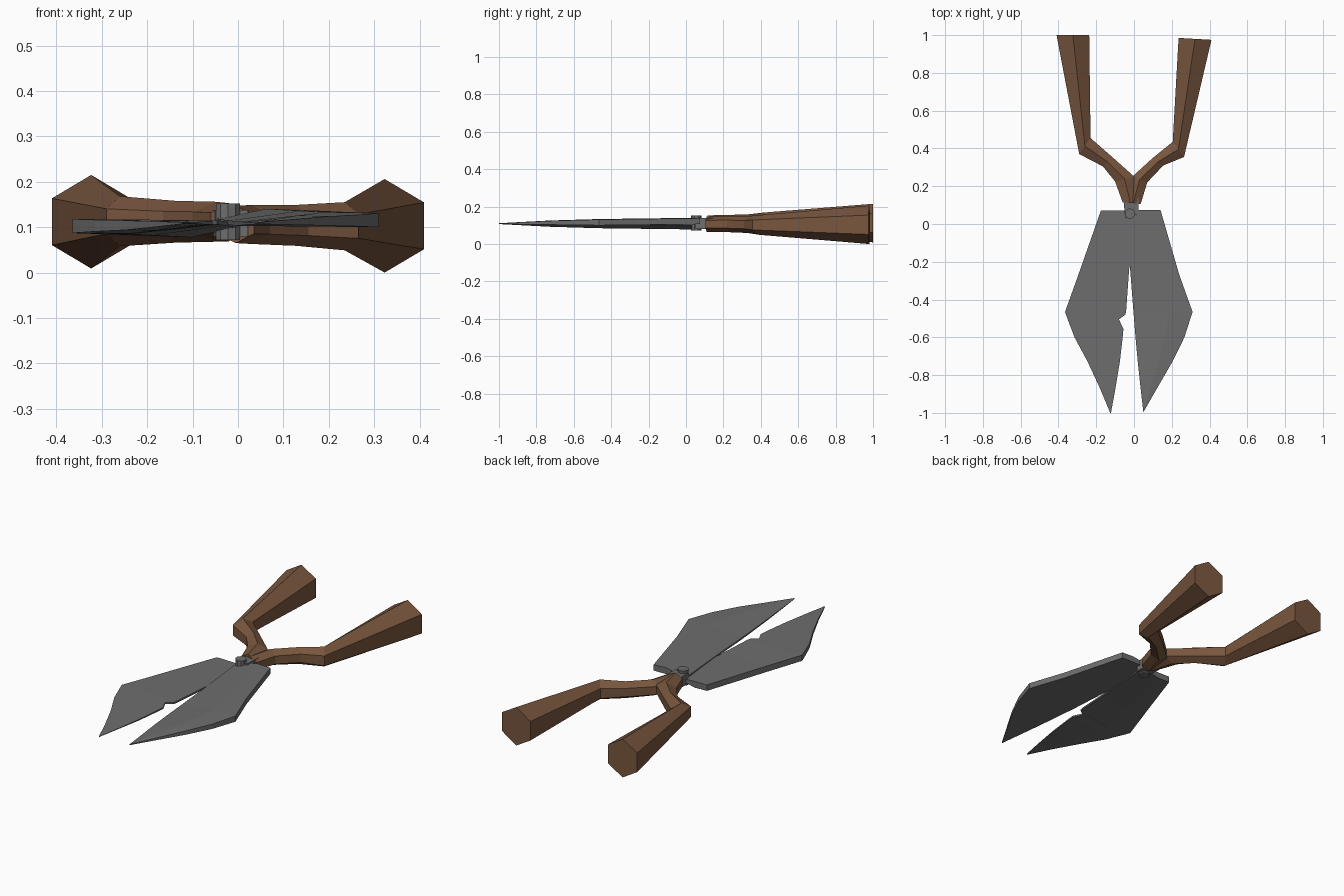
import bpy, bmesh
from mathutils import Vector

if "Cube" in bpy.data.objects:
    bpy.data.objects.remove(bpy.data.objects["Cube"])


def material(name, rgb):
    m = bpy.data.materials.new(name)
    m.diffuse_color = (*rgb, 1)
    m.use_nodes = True
    m.node_tree.nodes["Principled BSDF"].inputs["Base Color"].default_value = m.diffuse_color
    return m


steel = material("grey_steel", (0.155, 0.155, 0.155))
wood = material("brown_wood", (0.19, 0.093, 0.048))


def loft(name, rings, mat):
    """Skin a list of equal-length point rings and cap both ends."""
    bm = bmesh.new()
    rows = [[bm.verts.new(p) for p in ring] for ring in rings]
    n = len(rows[0])
    for a, b in zip(rows, rows[1:]):
        for i in range(n):
            j = (i + 1) % n
            bm.faces.new((a[i], a[j], b[j], b[i]))
    bm.faces.new(rows[0])
    bm.faces.new(rows[-1])
    bmesh.ops.recalc_face_normals(bm, faces=bm.faces)
    me = bpy.data.meshes.new(name)
    bm.to_mesh(me)
    bm.free()
    me.materials.append(mat)
    ob = bpy.data.objects.new(name, me)
    bpy.context.collection.objects.link(ob)
    return ob


def hex_ring(outer, inner, z, r):
    """Hexagon standing on a point, spanning outer to inner in plan."""
    (ox, oy), (ix, iy) = outer, inner
    mx, my = (ox + ix) / 2, (oy + iy) / 2
    h = r / 2
    return [(mx, my, z + r), (ox, oy, z + h), (ox, oy, z - h),
            (mx, my, z - r), (ix, iy, z - h), (ix, iy, z + h)]


# Handles: outer point, inner point, centre height, radius
loft("left_handle", [hex_ring(*r) for r in [
    ((-0.41, 1.0), (-0.237, 1.0), 0.112, 0.103),
    ((-0.29, 0.37), (-0.23, 0.455), 0.113, 0.055),
    ((-0.165, 0.305), (-0.11, 0.35), 0.112, 0.046),
    ((-0.10, 0.225), (0.0, 0.252), 0.112, 0.044),
    ((-0.06, 0.115), (0.02, 0.115), 0.111, 0.042)]], wood)
loft("right_handle", [hex_ring(*r) for r in [
    ((0.41, 0.975), (0.236, 0.985), 0.103, 0.103),
    ((0.265, 0.355), (0.205, 0.435), 0.102, 0.053),
    ((0.155, 0.31), (0.10, 0.35), 0.104, 0.045),
    ((0.07, 0.22), (-0.01, 0.25), 0.106, 0.043),
    ((0.035, 0.105), (-0.045, 0.115), 0.106, 0.041)]], wood)


def lerp_z(y, stops):
    for (y0, a), (y1, b) in zip(stops, stops[1:]):
        if y >= y1:
            t = (y0 - y) / (y0 - y1)
            return a + (b - a) * t
    return stops[-1][1]


def blade(name, rows, flip):
    """Wedge blade: thick back, thin cutting edge, tapering to the tip."""
    rings = []
    for y, xo, xi in rows:
        lo = lerp_z(y, [(0.08, 0.106), (-0.465, 0.100), (-1.0, 0.107)])
        hi = lerp_z(y, [(0.08, 0.138), (-0.465, 0.131), (-0.73, 0.124), (-1.0, 0.111)])
        th = hi - lo
        xm = 0.6 * xo + 0.4 * xi
        ring = [(xo, y, lo), (xi, y, lo + th * 0.1), (xi, y, lo + th * 0.4),
                (xm, y, hi + th * 0.08), (xo, y, hi)]
        if flip:
            ring = [(x, yy, 0.218 - z) for x, yy, z in ring]
        rings.append(ring)
    loft(name, rings, steel)


# Blades: y, back edge x, cutting edge x
blade("upper_blade", [
    (0.075, 0.14, -0.05), (-0.27, 0.24, -0.018), (-0.465, 0.31, -0.003),
    (-0.6, 0.267, 0.008), (-0.73, 0.203, 0.02), (-0.87, 0.122, 0.035),
    (-0.992, 0.052, 0.049)], False)
# The lower blade has a small wire-cutting notch
blade("lower_blade", [
    (0.072, -0.175, 0.0), (-0.27, -0.295, -0.028), (-0.465, -0.365, -0.042),
    (-0.48, -0.36, -0.046), (-0.505, -0.351, -0.08), (-0.555, -0.332, -0.056),
    (-0.6, -0.315, -0.06), (-0.73, -0.245, -0.075), (-0.87, -0.18, -0.098),
    (-1.0, -0.126, -0.122)], True)


# Tang joining the blades to the handles
def tang_ring(y, x0, x1):
    return [(x0, y, 0.08), (x1, y, 0.08), (x1, y, 0.138), (x0, y, 0.138)]


loft("blade_tang", [tang_ring(0.05, -0.05, 0.022), tang_ring(0.16, -0.055, 0.025)], steel)

# Pivot bolt
bpy.ops.mesh.primitive_cylinder_add(vertices=10, radius=0.028, depth=0.08,
                                    location=(-0.022, 0.055, 0.112))
bolt = bpy.context.object
bolt.name = "pivot_bolt"
bolt.data.materials.append(steel)
